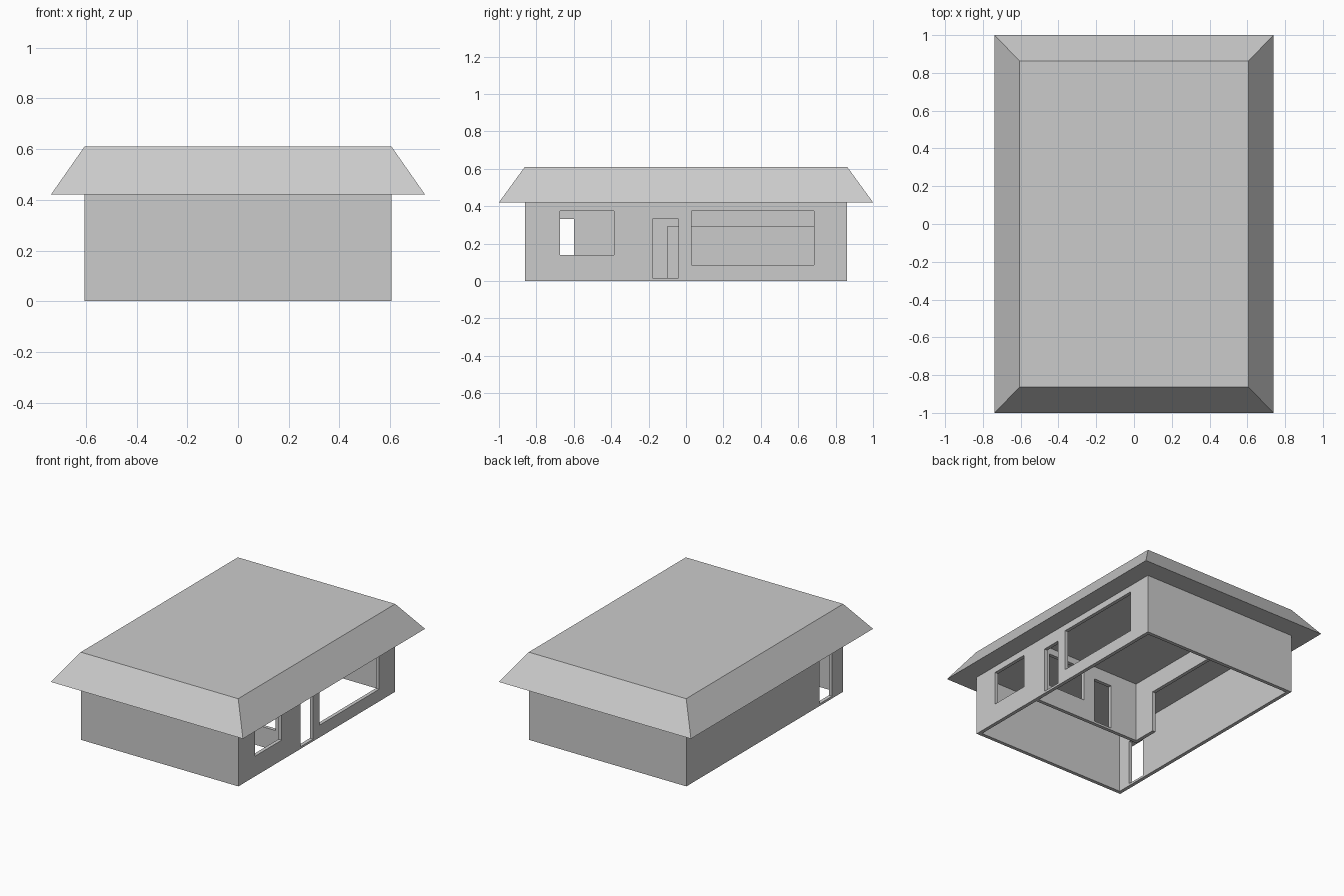
import bpy
import bmesh
from mathutils import Vector

if "Cube" in bpy.data.objects:
    bpy.data.objects.remove(bpy.data.objects["Cube"])

HALF_X, HALF_Y, HEIGHT, THICK = 0.605, 0.86, 0.42, 0.025
SILL, DOOR_TOP = 0.015, 0.33
WINDOW_LOW, WINDOW_TOP = 0.14, 0.375

# Single plain grey for the whole building
grey = bpy.data.materials.new("plain grey")
grey.use_nodes = True
colour = (0.6, 0.6, 0.6, 1)
grey.diffuse_color = colour
grey.node_tree.nodes["Principled BSDF"].inputs["Base Color"].default_value = colour


def finish(name, bm):
    bmesh.ops.recalc_face_normals(bm, faces=bm.faces)
    mesh = bpy.data.meshes.new(name)
    bm.to_mesh(mesh)
    bm.free()
    mesh.materials.append(grey)
    obj = bpy.data.objects.new(name, mesh)
    bpy.context.scene.collection.objects.link(obj)
    return obj


def wall(name, along, start, end, offset, openings=()):
    """Upright panel along x or y; openings are (start, end, bottom, top)."""
    bm = bmesh.new()
    spans = sorted({start, end, *(v for o in openings for v in o[:2])})
    levels = sorted({0, HEIGHT, *(v for o in openings for v in o[2:])})
    for a, b in zip(spans, spans[1:]):
        for low, high in zip(levels, levels[1:]):
            mid, mid_z = (a + b) / 2, (low + high) / 2
            if any(o[0] < mid < o[1] and o[2] < mid_z < o[3] for o in openings):
                continue
            corners = [(a, low), (b, low), (b, high), (a, high)]
            bm.faces.new([bm.verts.new((s, offset, z) if along == "x" else (offset, s, z))
                          for s, z in corners])
    bmesh.ops.remove_doubles(bm, verts=bm.verts, dist=0.0001)
    # Give the panel its thickness
    result = bmesh.ops.extrude_face_region(bm, geom=bm.faces[:], use_keep_orig=True)
    moved = [g for g in result["geom"] if isinstance(g, bmesh.types.BMVert)]
    depth = Vector((0, THICK, 0) if along == "x" else (THICK, 0, 0))
    bmesh.ops.translate(bm, verts=moved, vec=depth)
    return finish(name, bm)


# Outer walls
inner_y = HALF_Y - THICK
wall("front_wall", "x", -HALF_X, HALF_X, -HALF_Y)
wall("back_wall", "x", -HALF_X, HALF_X, inner_y)
wall("left_wall", "y", -inner_y, inner_y, HALF_X - THICK, [
    (-0.675, -0.385, WINDOW_LOW, WINDOW_TOP),
    (-0.18, -0.04, SILL, DOOR_TOP),
    (0.03, 0.685, 0.085, WINDOW_TOP)])
wall("right_wall", "y", -inner_y, inner_y, -HALF_X, [
    (-0.74, -0.6, SILL, DOOR_TOP)])

# Inner partitions
wall("cross_partition", "x", -0.265, HALF_X - THICK, -0.29, [
    (-0.03, 0.11, SILL, DOOR_TOP),
    (0.2, 0.49, WINDOW_LOW, WINDOW_TOP)])
wall("long_partition", "y", -0.265, inner_y, -0.265, [
    (-0.1, inner_y, 0, 0.29)])

# Flat-topped roof with sloping eaves
bm = bmesh.new()
bmesh.ops.create_cube(bm, size=2)
for v in bm.verts:
    top = v.co.z > 0
    v.co.x *= HALF_X if top else 0.738
    v.co.y *= 0.862 if top else 1
    v.co.z = 0.61 if top else HEIGHT
finish("roof", bm)
